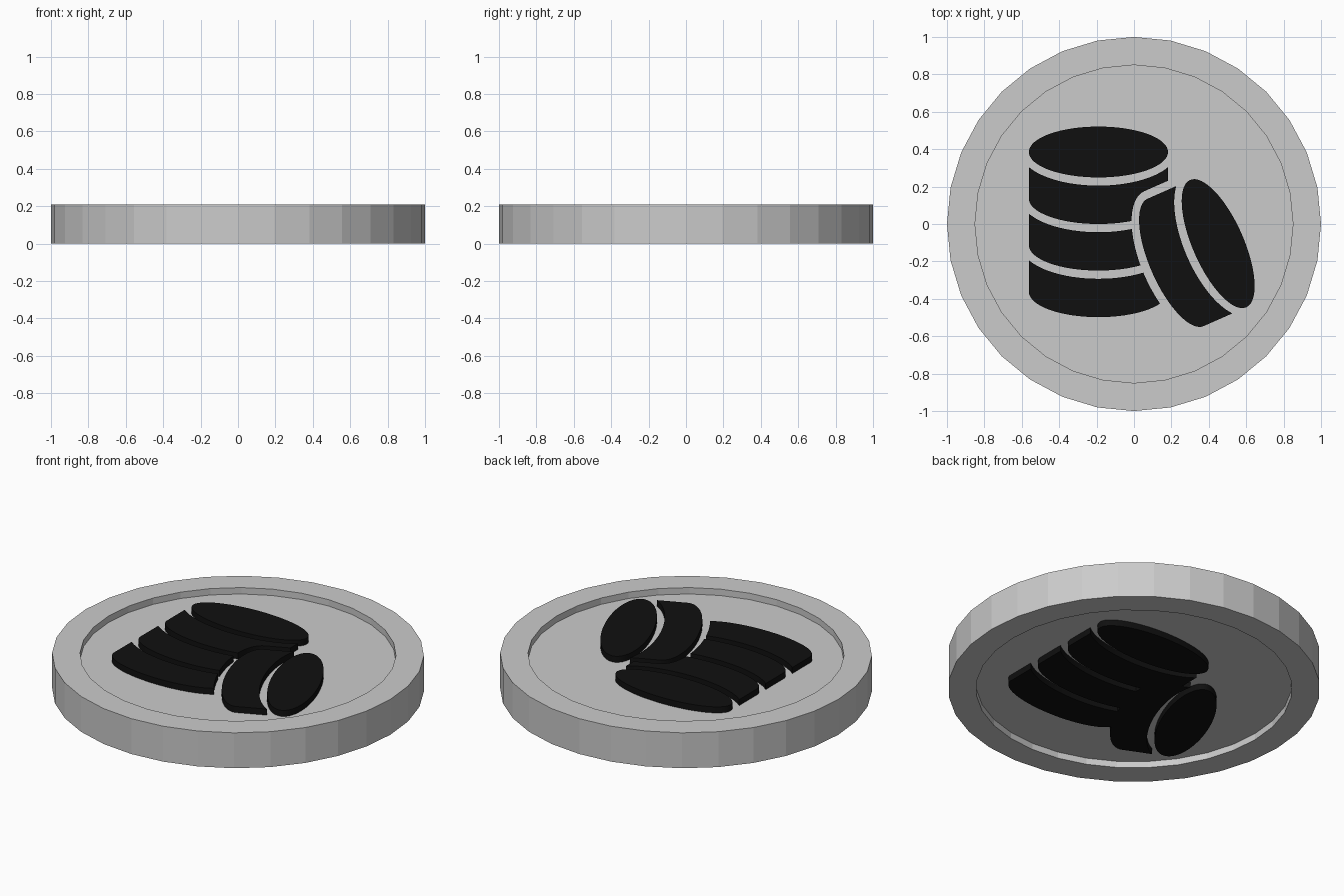
import bpy
import bmesh
from math import cos, sin, pi, sqrt, radians
from mathutils import Matrix

cube = bpy.data.objects.get("Cube")
if cube:
    bpy.data.objects.remove(cube, do_unlink=True)

THICK = 0.21                 # coin thickness
RECESS = 0.038               # depth of the sunken face
RIM = 0.85                   # inner radius of the rim
A, B = 0.372, 0.136          # half axes of each small drawn coin
GAP = 0.044                  # groove between the raised shapes
STEP = 0.249                 # spacing of the stacked coins


def material(name, r, g, b, rough):
    m = bpy.data.materials.new(name)
    m.use_nodes = True
    m.diffuse_color = (r, g, b, 1)
    bsdf = m.node_tree.nodes["Principled BSDF"]
    bsdf.inputs["Base Color"].default_value = (r, g, b, 1)
    bsdf.inputs["Roughness"].default_value = rough
    return m


silver = material("silver_grey", 0.6, 0.6, 0.6, 0.5)
black = material("black", 0.005, 0.005, 0.005, 0.6)


def add_object(name, bm, mat):
    bmesh.ops.recalc_face_normals(bm, faces=bm.faces[:])
    mesh = bpy.data.meshes.new(name)
    bm.to_mesh(mesh)
    bm.free()
    mesh.materials.append(mat)
    ob = bpy.data.objects.new(name, mesh)
    bpy.context.collection.objects.link(ob)
    return ob


# Coin body: faceted rim with a sunken disc on both sides
def coin_body(sides=32):
    bm = bmesh.new()
    profile = [(RIM, RECESS), (RIM, 0), (1, 0),
               (1, THICK), (RIM, THICK), (RIM, THICK - RECESS)]
    rings = [[bm.verts.new((r * cos(2 * pi * i / sides), r * sin(2 * pi * i / sides), z))
              for i in range(sides)] for r, z in profile]
    for low, high in zip(rings, rings[1:]):
        for i in range(sides):
            j = (i + 1) % sides
            bm.faces.new((low[i], low[j], high[j], high[i]))
    bm.faces.new(rings[0])
    bm.faces.new(rings[-1])
    return add_object("coin_body", bm, silver)


# Outlines of the raised shapes, in the frame of one small coin
def ellipse(n=64):
    return [(A * cos(2 * pi * i / n), B * sin(2 * pi * i / n)) for i in range(n)]


def lower_arc(a, b, centre, half_width, n=32):
    us = [-half_width * cos(pi * i / n) for i in range(n + 1)]
    return [(u, centre - b * sqrt(max(0, 1 - (u / a) ** 2))) for u in us]


def edge_band():
    top = lower_arc(A + GAP, B + GAP, 0, A)
    return lower_arc(A, B, -STEP, A) + top[::-1]


def clearance():
    half = A + GAP
    return lower_arc(half, B + GAP, -STEP, half) + [(half, 0), (-half, 0)]


def prism(name, outline, x, y, angle, z0, z1, flip):
    bm = bmesh.new()
    face = bm.faces.new([bm.verts.new((u, v, z0)) for u, v in outline])
    up = bmesh.ops.extrude_face_region(bm, geom=[face])["geom"]
    bmesh.ops.translate(bm, vec=(0, 0, z1 - z0),
                        verts=[g for g in up if isinstance(g, bmesh.types.BMVert)])
    place = Matrix.Translation((x, y, 0)) @ Matrix.Rotation(angle, 4, 'Z')
    turn = Matrix.Rotation(pi if flip else 0, 4, 'Y')
    bm.transform(Matrix.Translation((0, 0, THICK / 2)) @ turn @ place)
    return add_object(name, bm, black)


def cut(ob, cutter):
    mod = ob.modifiers.new("clear", 'BOOLEAN')
    mod.operation = 'DIFFERENCE'
    mod.solver = 'EXACT'
    mod.object = cutter
    bpy.context.view_layer.objects.active = ob
    bpy.ops.object.modifier_apply(modifier=mod.name)


# Raised emblem: a stack of coins with another coin leaning on it
def emblem(side, flip):
    base = THICK / 2 - RECESS - 0.004
    top = THICK / 2 - 0.002
    stack_x, stack_y = -0.19, 0.385
    lean = (0.45, -0.105, radians(-66.2))
    parts = [
        prism(side + "_stack_top", ellipse(), stack_x, stack_y, 0, base, top, flip),
        prism(side + "_leaning_face", ellipse(), *lean, base, top, flip),
        prism(side + "_leaning_edge", edge_band(), *lean, base, top, flip)]
    cutter = prism(side + "_cutter", clearance(), *lean, base - 0.02, top + 0.02, flip)
    cutter.hide_render = True
    for i in range(3):
        band = prism(f"{side}_stack_edge_{i + 1}", edge_band(),
                     stack_x, stack_y - i * STEP, 0, base, top, flip)
        cut(band, cutter)
        parts.append(band)
    bpy.data.objects.remove(cutter, do_unlink=True)
    return parts


coin_body()
plates = emblem("upper", False) + emblem("lower", True)

# Smooth the curved plate walls, keeping their rims sharp
bpy.ops.object.select_all(action='DESELECT')
for ob in plates:
    ob.select_set(True)
bpy.context.view_layer.objects.active = plates[0]
bpy.ops.object.shade_smooth_by_angle(angle=radians(30))
